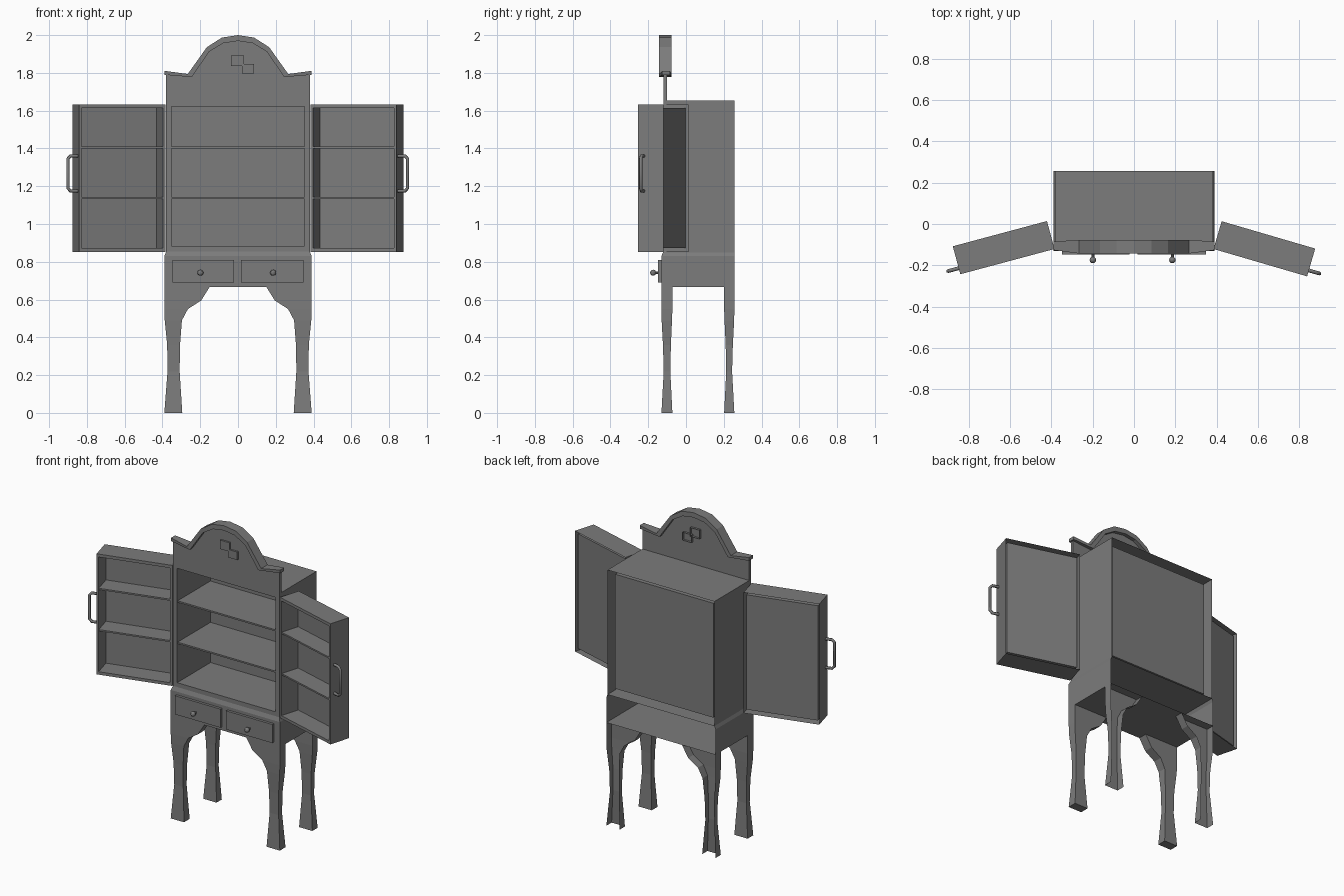
import bpy, bmesh
from math import radians
from mathutils import Matrix, Vector

if "Cube" in bpy.data.objects:
    bpy.data.objects.remove(bpy.data.objects["Cube"])

paint = bpy.data.materials.new("dark_grey")
paint.diffuse_color = (.2, .2, .2, 1)
paint.use_nodes = True
paint.node_tree.nodes["Principled BSDF"].inputs["Base Color"].default_value = paint.diffuse_color


def finish(name, bm, mat=None):
    bmesh.ops.recalc_face_normals(bm, faces=bm.faces)
    if mat:
        bmesh.ops.transform(bm, matrix=mat, verts=bm.verts)
        if mat.determinant() < 0:
            bmesh.ops.reverse_faces(bm, faces=bm.faces)
    me = bpy.data.meshes.new(name)
    bm.to_mesh(me)
    bm.free()
    me.materials.append(paint)
    ob = bpy.data.objects.new(name, me)
    bpy.context.collection.objects.link(ob)
    return ob


def loft(name, loops, start=False, end=False, skip=(), mat=None):
    """Join loops of equal length with quads; skip leaves out whole sides."""
    bm = bmesh.new()
    rings = [[bm.verts.new(p) for p in lp] for lp in loops]
    n = len(loops[0])
    for a, b in zip(rings, rings[1:]):
        for i in range(n):
            if i not in skip:
                j = (i + 1) % n
                bm.faces.new((a[i], a[j], b[j], b[i]))
    if start:
        bm.faces.new(rings[0])
    if end:
        bm.faces.new(rings[-1])
    return finish(name, bm, mat)


def rect_xz(x0, x1, z0, z1, y):
    return [(x0, y, z0), (x1, y, z0), (x1, y, z1), (x0, y, z1)]


def rect_xy(x0, x1, y0, y1, z):
    return [(x0, y0, z), (x1, y0, z), (x1, y1, z), (x0, y1, z)]


def box(name, x0, x1, y0, y1, z0, z1, mat=None):
    return loft(name, [rect_xy(x0, x1, y0, y1, z0), rect_xy(x0, x1, y0, y1, z1)],
                True, True, mat=mat)


def case(name, x0, x1, y0, y1, z0, z1, ix, iz, rec, mat=None):
    """Open-fronted case: outer shell, front rim, inner cavity with recessed back."""
    inner = (x0 + ix, x1 - ix, z0 + iz, z1 - iz)
    return loft(name, [rect_xz(x0, x1, z0, z1, y1), rect_xz(x0, x1, z0, z1, y0),
                       rect_xz(*inner, y0), rect_xz(*inner, y1 - rec)],
                end=True, mat=mat)


def tube(name, pts, r, mat):
    cu = bpy.data.curves.new(name, 'CURVE')
    cu.dimensions = '3D'
    cu.bevel_depth = r
    cu.bevel_resolution = 1
    cu.use_fill_caps = True
    cu.materials.append(paint)
    sp = cu.splines.new('POLY')
    sp.points.add(len(pts) - 1)
    for p, c in zip(sp.points, pts):
        p.co = (*(mat @ Vector(c)), 1)
    ob = bpy.data.objects.new(name, cu)
    bpy.context.collection.objects.link(ob)


SHELVES = (1.138, 1.405)
BACK = .256

# cabinet and its shelves
case("cabinet", -.382, .382, -.12, BACK, .85, 1.655, .031, .033, .035)
for z in SHELVES:
    box("cabinet_shelf", -.351, .351, -.115, .22, z - .005, z + .005)

# opened doors, each a shallow shelved case with an end handle
for side, ang in ((1, 16.3), (-1, 15)):
    mat = (Matrix.Diagonal((side, 1, 1, 1)) @ Matrix.Translation((.385, -.121, 0))
           @ Matrix.Rotation(radians(-ang), 4, 'Z'))
    L = .472
    case("door", 0, L, 0, .14, .853, 1.632, .013, .019, .014, mat)
    for z in SHELVES:
        box("door_shelf", .013, L - .013, .003, .126, z - .005, z + .005, mat)
    a, b, c = L - .003, L + .04, L + .054
    tube("door_handle", [(a, .03, 1.175), (b, .03, 1.175), (c, .03, 1.19),
                         (c, .03, 1.345), (b, .03, 1.36), (a, .03, 1.36)], .009, mat)

# stand with bevelled top edge and open back
loft("stand", [rect_xy(-.39, .39, -.13, BACK, .667), rect_xy(-.39, .39, -.13, BACK, .83),
               rect_xy(-.38, .38, -.12, BACK, .855)], start=True, skip=(2,))

# legs: z, outer x, inner x, front leg y range
LEG = [(.667, .39, .15, -.13, -.072), (.595, .39, .195, -.13, -.072),
       (.55, .39, .265, -.13, -.072), (.49, .388, .297, -.129, -.074),
       (.36, .375, .307, -.122, -.08), (.22, .373, .309, -.118, -.083),
       (0, .39, .295, -.13, -.072)]
for side in (1, -1):
    mat = Matrix.Diagonal((side, 1, 1, 1))
    loft("front_leg", [rect_xy(xi, xo, yf, yb, z) for z, xo, xi, yf, yb in LEG],
         end=True, mat=mat)
    # back legs are hollow, open behind
    loft("back_leg", [rect_xy(xi, xo, .13 - yb, BACK - .13 - yf, z)
                      for z, xo, xi, yf, yb in LEG], skip=(2,), mat=mat)

# drawers and knobs
for x0, x1, kx in ((-.348, -.022, -.199), (.017, .348, .186)):
    box("drawer_front", x0, x1, -.147, -.128, .69, .81)
    bm = bmesh.new()
    bmesh.ops.create_uvsphere(bm, u_segments=12, v_segments=8, radius=.016,
                              matrix=Matrix.Translation((kx, -.174, .742)))
    bmesh.ops.create_cone(bm, cap_ends=True, segments=8, radius1=.007, radius2=.007,
                          depth=.03, matrix=Matrix.Translation((kx, -.155, .742))
                          @ Matrix.Rotation(radians(90), 4, 'X'))
    finish("drawer_knob", bm)

# arched crest: x, outer z, inner z, front y, back y of the moulding
half = [(-.39, 1.811, 1.79, -.126, -.085), (-.266, 1.794, 1.778, -.143, -.077),
        (-.165, 1.936, 1.913, -.143, -.077), (-.085, 1.987, 1.957, -.143, -.077),
        (0, 2.0, 1.969, -.143, -.077)]
arch = half + [(-p[0],) + p[1:] for p in half[-2::-1]]


def inner_x(x):
    return x if abs(x) > .3 else x * .92


loft("crest_moulding", [[(inner_x(x), yf, zi), (x, yf, zo), (x, yb, zo), (inner_x(x), yb, zi)]
                        for x, zo, zi, yf, yb in arch], True, True)
top = [(max(-.382, min(.382, inner_x(x))), (zo + zi) / 2) for x, zo, zi, _, _ in arch]
outline = [(.382, 1.655), (-.382, 1.655)] + top
loft("crest_panel", [[(x, y, z) for x, z in outline] for y in (-.12, -.10)], True, True)

# stepped square ornament: closed in front, hollow behind
for x0, x1, z0, z1 in ((-.037, .031, 1.836, 1.893), (.02, .086, 1.797, 1.848)):
    loft("crest_ornament", [rect_xz(x0, x1, z0, z1, -.132), rect_xz(x0, x1, z0, z1, -.085)],
         start=True)
